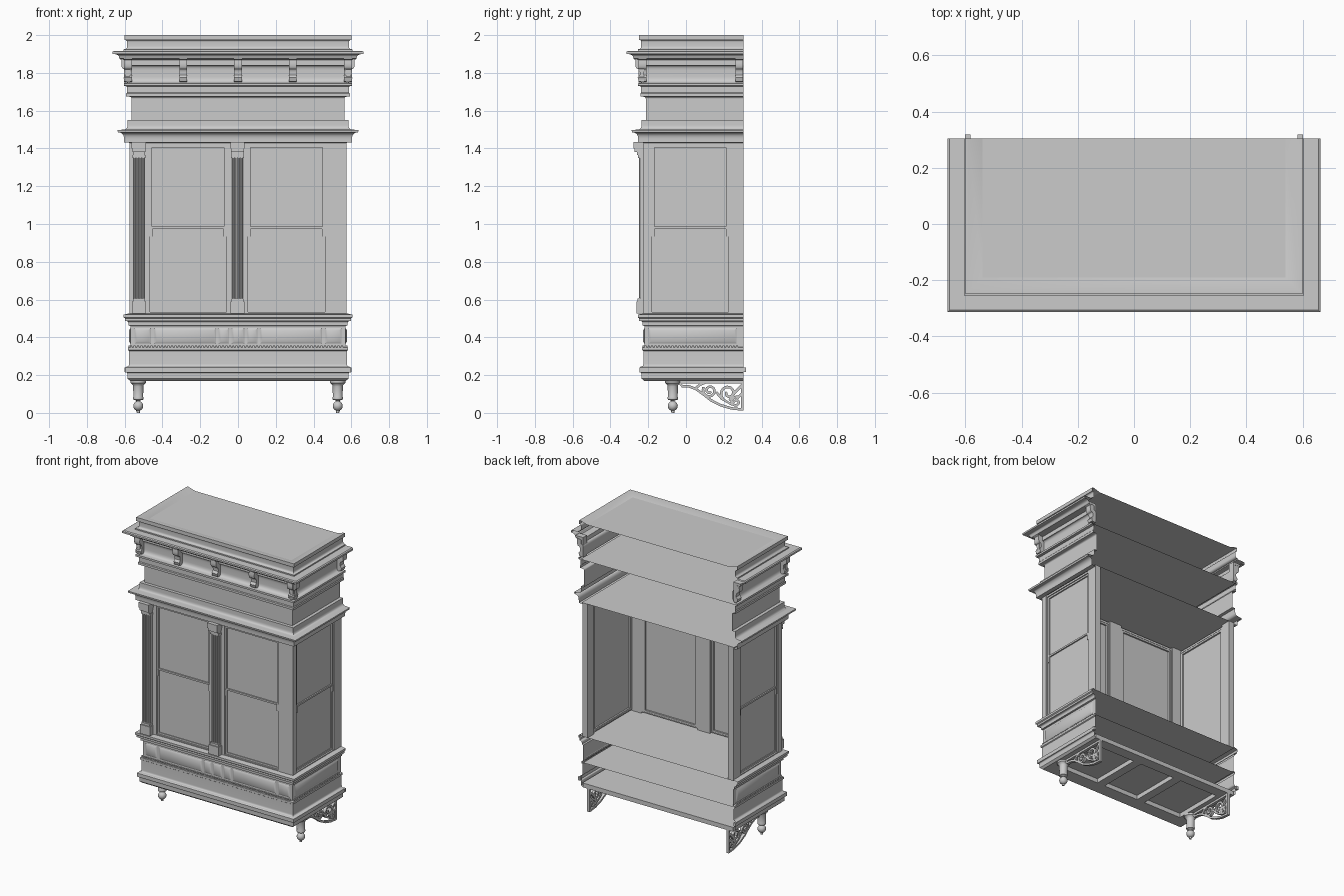
import bpy, bmesh, math
from mathutils import Matrix, Vector

if "Cube" in bpy.data.objects:
    bpy.data.objects.remove(bpy.data.objects["Cube"])

BACK, D = 0.305, 0.35           # back plane, and half width minus front depth
# Local wall space: x along the wall, y = -(distance out), z up
FRONT = Matrix.Translation((0, D, 0))
RIGHT = Matrix.Rotation(math.pi / 2, 4, 'Z')
LEFT = Matrix.Diagonal((-1, 1, 1, 1)) @ RIGHT


def finish(name, bm, mat=Matrix(), recalc=True, angle=35):
    bm.transform(mat)
    if recalc:
        bmesh.ops.recalc_face_normals(bm, faces=bm.faces[:])
    me = bpy.data.meshes.new(name)
    bm.to_mesh(me)
    bm.free()
    ob = bpy.data.objects.new(name, me)
    bpy.context.collection.objects.link(ob)
    bpy.ops.object.select_all(action='DESELECT')
    ob.select_set(True)
    bpy.context.view_layer.objects.active = ob
    bpy.ops.object.shade_smooth_by_angle(angle=math.radians(angle))
    return ob


def boxes(name, items, mat=Matrix()):
    """items: (x0, x1, y0, y1, z0, z1)"""
    bm = bmesh.new()
    for x0, x1, y0, y1, z0, z1 in items:
        m = Matrix.Translation(((x0 + x1) / 2, (y0 + y1) / 2, (z0 + z1) / 2))
        bmesh.ops.create_cube(bm, size=1, matrix=m @ Matrix.Diagonal((x1 - x0, y1 - y0, z1 - z0, 1)))
    return finish(name, bm, mat)


def expand(profile, n=6):
    """Points tagged 'h' / 'v' are reached by a curve leaving horizontally / vertically."""
    out = []
    for p in profile:
        q = Vector(p[:2])
        if len(p) == 3:
            a = out[-1]
            c = Vector((q.x, a.y)) if p[2] == 'h' else Vector((a.x, q.y))
            for i in range(1, n):
                t = i / n
                out.append(a * (1 - t) ** 2 + c * 2 * t * (1 - t) + q * t * t)
        out.append(q)
    return out


def moulding(name, profile):
    """Sweep a (half width, z) profile round the left, front and right sides."""
    bm = bmesh.new()
    rows = [[bm.verts.new(c) for c in ((-w, BACK, z), (-w, D - w, z), (w, D - w, z), (w, BACK, z))]
            for w, z in expand(profile)]
    for up, lo in zip(rows, rows[1:]):
        for j in range(3):
            bm.faces.new((lo[j], lo[j + 1], up[j + 1], up[j]))
    return finish(name, bm, recalc=False)


def slab(name, w, z):
    bm = bmesh.new()
    bm.faces.new([bm.verts.new(c) for c in ((-w, D - w, z), (w, D - w, z), (w, BACK, z), (-w, BACK, z))])
    return finish(name, bm, recalc=False)


def prism(name, profile, u0, u1, mat):
    bm = bmesh.new()
    f = bm.faces.new([bm.verts.new((u0, -w, z)) for w, z in expand(profile)])
    r = bmesh.ops.extrude_face_region(bm, geom=[f])
    bmesh.ops.translate(bm, vec=(u1 - u0, 0, 0), verts=[v for v in r['geom'] if isinstance(v, bmesh.types.BMVert)])
    return finish(name, bm, mat)


def lathe(name, profile, x, y, seg=24):
    bm = bmesh.new()
    vs = [bm.verts.new((r, 0, z)) for r, z in profile]
    es = [bm.edges.new(e) for e in zip(vs, vs[1:])]
    bmesh.ops.spin(bm, geom=vs + es, cent=(0, 0, 0), axis=(0, 0, 1), angle=math.tau, steps=seg, use_duplicate=False)
    bmesh.ops.remove_doubles(bm, verts=bm.verts[:], dist=1e-5)
    return finish(name, bm, Matrix.Translation((x, y, 0)))


def ribbon(bm, pts, t, x0, x1):
    """Flat strip of half width t along a (y, z) path, x0..x1 thick."""
    pts = [Vector(p) for p in pts]
    rows = []
    for i, p in enumerate(pts):
        d = (pts[min(i + 1, len(pts) - 1)] - pts[max(i - 1, 0)]).normalized()
        n = Vector((-d.y, d.x)) * t
        rows.append([bm.verts.new((x, *q)) for x, q in ((x0, p - n), (x0, p + n), (x1, p + n), (x1, p - n))])
    for a, b in zip(rows, rows[1:]):
        for j in range(4):
            bm.faces.new((a[j], a[(j + 1) % 4], b[(j + 1) % 4], b[j]))
    bm.faces.new(rows[0])
    bm.faces.new(rows[-1])


def spiral(cy, cz, r0, r1, a0, turns, n=22):
    return [(cy + (r0 + (r1 - r0) * i / n) * math.cos(a0 + turns * math.tau * i / n),
             cz + (r0 + (r1 - r0) * i / n) * math.sin(a0 + turns * math.tau * i / n)) for i in range(n + 1)]


# Horizontal mouldings, top to bottom
moulding("top_rim", [(.54, 1.985), (.59, 2.0), (.6, 2.0), (.6, 1.975), (.587, 1.962, 'h'), (.587, 1.942),
                     (.605, 1.925, 'v'), (.605, 1.917)])
moulding("main_cornice", [(.605, 1.917), (.657, 1.917), (.664, 1.912), (.664, 1.9), (.63, 1.882, 'h'), (.625, 1.875),
                          (.585, 1.868), (.585, 1.84), (.568, 1.815, 'h'), (.568, 1.78), (.604, 1.745, 'v'),
                          (.604, 1.732), (.588, 1.728), (.588, 1.695), (.592, 1.69), (.592, 1.675), (.563, 1.665, 'h')])
moulding("frieze", [(.563, 1.665), (.563, 1.55)])
moulding("window_hood", [(.563, 1.55), (.585, 1.55), (.585, 1.525), (.605, 1.5, 'v'), (.638, 1.497), (.636, 1.485),
                         (.603, 1.45, 'h'), (.603, 1.432), (.575, 1.43)])
moulding("sill", [(.54, .527), (.575, .527), (.605, .52), (.605, .505), (.598, .5), (.598, .487), (.58, .475, 'h'),
                  (.58, .463), (.57, .46), (.57, .35)])
moulding("base", [(.57, .35), (.582, .346), (.582, .332), (.576, .328), (.576, .26), (.59, .245, 'v'), (.597, .24),
                  (.597, .215), (.586, .205, 'h'), (.586, .182), (.572, .17), (.54, .17)])
boxes("base_moulding_ends", [(s * .592 - .009, s * .592 + .009, BACK, .318, .217, .24) for s in (-1, 1)])

# Roof and inner floors
for nm, w, z in (("roof", .54, 1.985), ("cornice_floor", .59, 1.735), ("window_ceiling", .58, 1.44),
                 ("window_floor", .575, .52), ("panel_floor", .57, .34), ("base_floor", .575, .2)):
    slab(nm, w, z)

# Coffered underside with three openings
bars = [(-.57, .57, D - .569, -.13, .17, .2), (-.57, .57, .23, BACK, .17, .2)]
bars += [(c - h, c + h, -.13, .23, .17, .2) for c, h in ((-.53, .04), (-.165, .03), (.165, .03), (.53, .04))]
boxes("underside_frame", bars)

# Posts between windows
yf = D - .575
boxes("wall_posts", [(-.575, -.476, yf, yf + .04, .52, 1.44), (-.052, .043, yf, yf + .04, .52, 1.44),
                     (.47, .575, yf, yf + .04, .52, 1.44)])
for s in (-1, 1):
    x0, x1 = sorted((s * .575, s * .535))
    boxes("side_posts", [(x0, x1, yf + .04, -.19, .52, 1.44), (x0, x1, .235, BACK, .52, 1.44)])


# Sash windows: casing, upper and lower sash outside, one pane line seen inside
def window(name, u0, u1, mat):
    z0, zm, z1 = .527, .98, 1.43
    a, b = u0 + .01, u1 - .01
    items = [(u0, a, -.573, -.54, z0, z1), (b, u1, -.573, -.54, z0, z1),
             (a, b, -.573, -.54, z0, z0 + .006), (a, b, -.573, -.54, z1 - .014, z1)]
    for lo, hi, w in ((zm - .006, z1 - .014, .566), (z0 + .006, zm + .006, .562)):
        t = .012
        items += [(a, a + t, -w, -.542, lo, hi), (b - t, b, -w, -.542, lo, hi)]
    for z, w, w2 in ((z0 + .012, .562, .542), (zm, .566, .555), (z1 - .02, .566, .542)):
        items.append((a + .012, b - .012, -w, -w2, z - .006, z + .006))
    items += [(a, a + .014, -.568, -.56, zm - .045, zm), (b - .014, b, -.568, -.56, zm - .045, zm)]
    boxes(name + "_sashes", items, mat)
    boxes(name + "_glass", [(a, b, -.557, -.553, z0, z1)], mat)


window("front_left_window", -.476, -.052, FRONT)
window("front_right_window", .043, .47, FRONT)
window("right_window", -.19, .235, RIGHT)
window("left_window", -.19, .235, LEFT)

# Fluted pilasters on the left and centre posts
for c in (-.525, -.003):
    boxes("pilaster", [(c - .03, c + .03, -.592, -.57, .6, 1.37),
                       (c - .037, c + .037, -.612, -.57, .527, .59), (c - .032, c + .032, -.606, -.57, .59, .605),
                       (c - .034, c + .034, -.604, -.57, 1.35, 1.365), (c - .031, c + .031, -.61, -.57, 1.365, 1.38),
                       (c - .034, c + .034, -.622, -.57, 1.38, 1.4), (c - .038, c + .038, -.628, -.57, 1.4, 1.435)],
          FRONT)
    bm = bmesh.new()
    for k in range(4):
        bmesh.ops.create_cone(bm, cap_ends=True, segments=10, radius1=.0068, radius2=.0068, depth=.75,
                              matrix=Matrix.Translation((c - .0225 + k * .015, -.592, .982)))
    finish("pilaster_reeds", bm, FRONT)

# Cornice corbels
corbel = [(.572, 1.888), (.628, 1.888), (.628, 1.874), (.616, 1.868), (.618, 1.85), (.604, 1.82, 'v'),
          (.594, 1.79, 'h'), (.606, 1.775), (.6, 1.755), (.572, 1.75)]
spots = [(u, FRONT) for u in (-.582, -.29, 0, .29, .582)] + [(u, m) for u in (-.23, .282) for m in (RIGHT, LEFT)]
for u, m in spots:
    prism("cornice_corbel", corbel, u - .021, u + .021, m)


# Bevelled panels under the sill, with a bead row below
def panels(name, spans, mat):
    bm = bmesh.new()
    for u0, u1 in spans:
        o, i = [], []
        for u, z, su, sz in ((u0, .365, 1, 1), (u1, .365, -1, 1), (u1, .45, -1, -1), (u0, .45, 1, -1)):
            o.append(bm.verts.new((u, -.569, z)))
            i.append(bm.verts.new((u + su * .014, -.578, z + sz * .014)))
        bm.faces.new(i)
        for j in range(4):
            bm.faces.new((o[j], o[(j + 1) % 4], i[(j + 1) % 4], i[j]))
    finish(name, bm, mat)
    lo, hi = spans[0][0] - .02, spans[-1][1] + .02
    n = int((hi - lo) / .018)
    boxes(name + "_beads", [(lo + k * .018, lo + k * .018 + .01, -.58, -.568, .346, .356) for k in range(n)], mat)


panels("front_panels", [(-.55, -.46), (-.445, -.115), (-.105, -.045), (-.035, .035), (.045, .105), (.115, .445),
                        (.46, .55)], FRONT)
panels("right_panel", [(-.2, .27)], RIGHT)
panels("left_panel", [(-.2, .27)], LEFT)

# Turned pendants and pierced scroll brackets
ball = [(max(.0265 * math.sin(a), .008), .037 - .0265 * math.cos(a)) for a in [math.pi * k / 10 for k in range(1, 10)]]
turned = [(0, 0), (.008, 0)] + ball + [(.012, .066), (.026, .07), (.028, .08), (.026, .085), (.027, .14),
                                       (.03, .15), (.04, .158), (.04, .172), (0, .172)]
for s in (-1, 1):
    lathe("pendant", turned, s * .528, -.07)
    bm = bmesh.new()
    x0, x1 = s * .53 - .01, s * .53 + .01
    strips = [[(-.035, .163), (.3, .163)], [(.298, .17), (.298, .012)],
              [(-.035, .16), (-.02, .142), (.01, .142), (.05, .128), (.09, .1), (.13, .068), (.18, .042), (.24, .024),
               (.3, .018)],
              spiral(.125, .118, .037, .008, 2.6, 1.5), spiral(.225, .105, .042, .01, -2.4, -1.2),
              spiral(.265, .058, .028, .008, 1.2, 1.1), [(.16, .11), (.19, .075), (.24, .045), (.295, .1)],
              [(.23, .065), (.26, .11), (.3, .15)], [(.05, .13), (.075, .15), (.1, .16)]]
    for p in strips:
        ribbon(bm, p, .0068, x0, x1)
    finish("scroll_bracket", bm)
